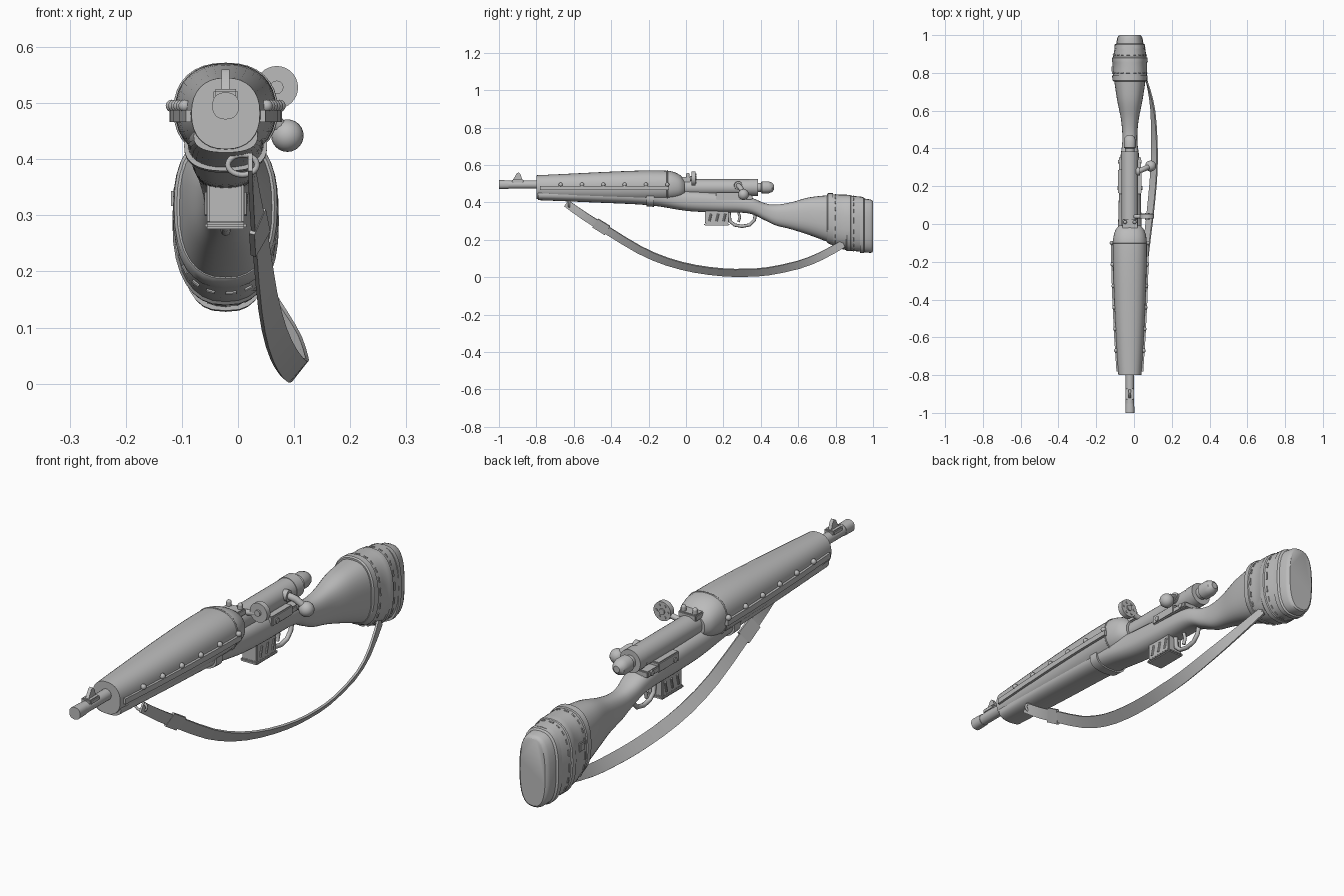
import bpy, bmesh, math
from mathutils import Vector

cube = bpy.data.objects.get("Cube")
if cube:
    bpy.data.objects.remove(cube, do_unlink=True)

CX = -0.022  # centre line of the body
grey = bpy.data.materials.new("plain grey")
grey.use_nodes = True
grey.diffuse_color = (0.5, 0.5, 0.5, 1)
grey.node_tree.nodes["Principled BSDF"].inputs["Base Color"].default_value = (0.5, 0.5, 0.5, 1)


def finish(ob, angle=35):
    ob.data.materials.clear()
    ob.data.materials.append(grey)
    bpy.ops.object.select_all(action='DESELECT')
    ob.select_set(True)
    bpy.context.view_layer.objects.active = ob
    bpy.ops.object.shade_smooth_by_angle(angle=math.radians(angle))
    return ob


def from_bmesh(name, bm, angle=35):
    bmesh.ops.recalc_face_normals(bm, faces=bm.faces)
    me = bpy.data.meshes.new(name)
    bm.to_mesh(me)
    bm.free()
    ob = bpy.data.objects.new(name, me)
    bpy.context.collection.objects.link(ob)
    return finish(ob, angle)


def sweep(name, rings, angle=35):
    """Skin a list of equal point rings and cap both ends."""
    bm = bmesh.new()
    rows = [[bm.verts.new(p) for p in ring] for ring in rings]
    n = len(rows[0])
    for a, b in zip(rows, rows[1:]):
        for i in range(n):
            j = (i + 1) % n
            bm.faces.new((a[i], a[j], b[j], b[i]))
    bm.faces.new(rows[0])
    bm.faces.new(rows[-1])
    return from_bmesh(name, bm, angle)


def oval(y, lo, hi, half, power, count=32):
    pts = []
    for i in range(count):
        t = 2 * math.pi * i / count
        c, s = math.cos(t), math.sin(t)
        x = math.copysign(abs(c) ** (2 / power), c) * half
        z = math.copysign(abs(s) ** (2 / power), s) * (hi - lo) / 2
        pts.append(Vector((CX + x, y, (lo + hi) / 2 + z)))
    return pts


def smooth_rows(rows, steps=4):
    """Catmull-Rom through rows of numbers."""
    out = []
    for i in range(len(rows) - 1):
        quad = [rows[max(i - 1, 0)], rows[i], rows[i + 1], rows[min(i + 2, len(rows) - 1)]]
        for k in range(steps):
            t = k / steps
            out.append([b + 0.5 * t * (c - a + t * (2*a - 5*b + 4*c - d + t * (3*(b - c) + d - a)))
                        for a, b, c, d in zip(*quad)])
    return out + [rows[-1]]


def loft(name, rows, power=2.4, steps=1):
    rows = smooth_rows(rows, steps) if steps > 1 else rows
    return sweep(name, [oval(*r, power) for r in rows])


def box(name, centre, size, bevel=0.004):
    bm = bmesh.new()
    bmesh.ops.create_cube(bm, size=1)
    for v in bm.verts:
        v.co = Vector(a * b for a, b in zip(v.co, size)) + Vector(centre)
    bmesh.ops.bevel(bm, geom=bm.edges[:], offset=bevel, segments=2, affect='EDGES')
    return from_bmesh(name, bm)


def rod(name, start, end, radius, sides=20):
    a, b = Vector(start), Vector(end)
    turn = (b - a).to_track_quat('Z', 'Y')
    ring = [turn @ Vector((radius * math.cos(t), radius * math.sin(t), 0))
            for t in (2 * math.pi * i / sides for i in range(sides))]
    return sweep(name, [[a + p for p in ring], [b + p for p in ring]])


def ball(name, centre, radius):
    bm = bmesh.new()
    bmesh.ops.create_uvsphere(bm, u_segments=20, v_segments=12, radius=radius)
    bmesh.ops.translate(bm, verts=bm.verts, vec=centre)
    return from_bmesh(name, bm, 60)


def tube(name, points, radius, cyclic=False):
    cu = bpy.data.curves.new(name, 'CURVE')
    cu.dimensions = '3D'
    cu.bevel_depth, cu.bevel_resolution, cu.use_fill_caps = radius, 2, True
    sp = cu.splines.new('POLY')
    sp.points.add(len(points) - 1)
    sp.use_cyclic_u = cyclic
    for p, co in zip(sp.points, points):
        p.co = (*co, 1)
    ob = bpy.data.objects.new(name, cu)
    bpy.context.collection.objects.link(ob)
    bpy.ops.object.select_all(action='DESELECT')
    ob.select_set(True)
    bpy.context.view_layer.objects.active = ob
    bpy.ops.object.convert(target='MESH')
    return finish(bpy.context.view_layer.objects.active, 50)


# Wooden stock, from fore-end through the wrist to the butt
loft("stock", [(-0.79, .412, .47, .057), (-0.5, .4, .48, .066), (-0.2, .385, .48, .068),
               (0, .355, .465, .062), (.15, .347, .455, .058), (.33, .342, .43, .052),
               (.42, .305, .396, .041), (.48, .277, .388, .04), (.56, .257, .4, .048),
               (.66, .225, .427, .068), (.78, .18, .44, .086)], 2.5, 5)

# Rounded upper handguard
loft("handguard", [(-0.8, .418, .545, .061), (-0.65, .411, .552, .071), (-0.45, .405, .562, .081),
                   (-0.25, .402, .57, .088), (-0.12, .405, .57, .09), (-0.07, .41, .564, .087),
                   (-0.03, .42, .545, .075), (-0.008, .435, .52, .055)], 2.3, 3)
loft("stock_band", [(-0.21, .379, .47, .074), (-0.17, .376, .47, .074)], 2.5)
tube("handguard_seam", oval(-0.1, .405, .569, .09, 2.3), 0.003, True)

# Leather cover, its raised bands and the butt pad
loft("butt_cover", [(.755, .187, .445, .087), (.76, .181, .45, .092), (.785, .17, .449, .094),
                    (.787, .17, .443, .09), (.82, .153, .442, .092), (.855, .146, .441, .092),
                    (.86, .14, .441, .095), (.88, .139, .439, .094), (.883, .141, .436, .089),
                    (.94, .136, .43, .079)])
loft("butt_pad", [(.93, .13, .43, .082), (.95, .128, .427, .08), (.955, .133, .42, .072),
                  (.985, .13, .416, .067), (.995, .132, .412, .062), (1, .138, .405, .055)], 2.7)
for y, lo, hi, half in [(.8, .161, .443, .092), (.895, .14, .435, .088)]:
    ring = oval(y, lo, hi, half, 2.4, 40)
    for i in range(0, 40, 2):
        rod("stitch", ring[i], ring[i + 1], 0.003, 6)
box("cover_buckle", (CX - .09, .82, .33), (.014, .035, .035))

# Barrel, muzzle and front sight
rod("barrel", (CX, -0.97, .495), (CX, -0.7, .495), 0.022)
loft("muzzle", [(-1, .471, .519, .024), (-0.95, .472, .518, .023)], 2.3)
box("front_sight_base", (CX, -0.9, .515), (.044, .06, .02))
sweep("front_sight_blade", [[(CX + s * .007, y, z) for y, z in
                             [(-.925, .52), (-.905, .555), (-.895, .56), (-.885, .55), (-.875, .52)]]
                            for s in (-1, 1)])

# Riveted side rails
guard = [(-0.78, .061), (-0.6, .073), (-0.4, .083), (-0.25, .088), (-0.09, .09)]
for side in (-1, 1):
    sweep("side_rail", [[(CX + side * (w + dx), y, z) for dx, z in
                         [(-.01, .466), (.01, .466), (.01, .488), (-.01, .488)]] for y, w in guard])
    for i in range(6):
        y = -0.67 + i * .114
        half = .068 + (y + .67) * .04
        ball("rail_rivet", (CX + side * (half + .005), y, .495), 0.011)

# Receiver, bolt and handle
rod("receiver", (CX, -0.03, .48), (CX, .35, .48), 0.044, 28)
rod("receiver_ring", (CX, .34, .48), (CX, .385, .48), 0.046, 28)
loft("cocking_piece", [(.38, .455, .505, .025), (.4, .455, .505, .025), (.405, .448, .513, .032),
                       (.44, .448, .513, .032), (.46, .455, .505, .026), (.47, .467, .493, .013)], 2.1)
tube("bolt_handle", [(CX, .275, .49), (.025, .28, .49), (.05, .29, .48), (.07, .3, .462), (.086, .305, .445)], 0.014)
ball("bolt_knob", (.088, .307, .442), 0.029)
rod("bolt_handle_collar", (.01, .278, .49), (.03, .28, .49), 0.022)

# Rear sight with its round disc
box("rear_sight_base", (CX, .0, .522), (.08, .05, .026))
for side in (-1, 1):
    rod("rear_sight_post", (CX + side * .025, .01, .52), (CX + side * .025, .01, .55), 0.01)
    ball("rear_sight_post_cap", (CX + side * .025, .01, .548), 0.01)
rod("disc_arm", (CX, .04, .505), (.06, .04, .52), 0.011)
rod("sight_disc", (.069, .03, .528), (.069, .052, .528), 0.038, 32)
rod("disc_hub", (.069, .022, .528), (.069, .057, .528), 0.012)
for i in range(6):
    t = i * math.pi / 3
    x, z = .069 + .025 * math.cos(t), .528 + .025 * math.sin(t)
    rod("disc_stud", (x, .05, z), (x, .055, z), 0.005, 10)

# Side plates with screws
box("side_plate", (CX, .225, .433), (.124, .13, .04))
box("side_plate_tail", (CX, .3, .427), (.116, .11, .025))
for y, half in [(.19, .066), (.33, .062)]:
    rod("plate_screw", (CX - half, y, .428), (CX + half, y, .428), 0.01)

# Ribbed magazine and trigger group
box("magazine", (CX, .165, .325), (.066, .125, .08))
box("magazine_floor", (CX, .165, .282), (.074, .135, .013))
for side in (-1, 1):
    for i in range(3):
        y = .125 + i * .038
        rod("magazine_rib", (CX + side * .032, y, .3), (CX + side * .032, y + .01, .34), 0.006, 10)
tube("trigger_guard", [(CX, .23, .35), (CX, .235, .3), (CX, .26, .279), (CX, .3, .272),
                       (CX, .34, .28), (CX, .365, .305), (CX, .375, .35)], 0.009)
tube("trigger", [(CX, .28, .35), (CX, .288, .32), (CX, .28, .295)], 0.007)

# Hanging sling with swivel and buckle
path = [(.022, -.64, .395), (.03, -.54, .325), (.04, -.42, .25), (.053, -.25, .147), (.068, -.1, .083),
        (.085, .05, .045), (.1, .2, .026), (.107, .32, .024), (.108, .44, .032), (.1, .6, .066),
        (.078, .72, .112), (.04, .84, .178)]
path = [Vector(p) for p in smooth_rows(path, 2)]
rings = []
for i, p in enumerate(path):
    t = path[min(i + 1, len(path) - 1)] - path[max(i - 1, 0)]
    tilt = 0.9 * math.sin(math.pi * i / (len(path) - 1))
    wide = Vector((tilt * t.yz.length, -t.z, t.y)).normalized()
    thin = t.cross(wide).normalized() * 0.004
    wide *= 0.02 + 0.006 * tilt
    rings.append([p + wide + thin, p - wide + thin, p - wide - thin, p + wide - thin])
sweep("sling", rings, 25)
sweep("sling_keeper", [[p + (q - p) * 1.3 for q in r] for p, r in zip(path[3:5], rings[3:5])])
tube("swivel_ring", [(.008 + .026 * math.cos(t), -.625, .39 + .018 * math.sin(t))
                     for t in (i * math.pi / 10 for i in range(20))], 0.005, True)
rod("rear_swivel", (CX, .83, .17), (.045, .83, .18), 0.012)
